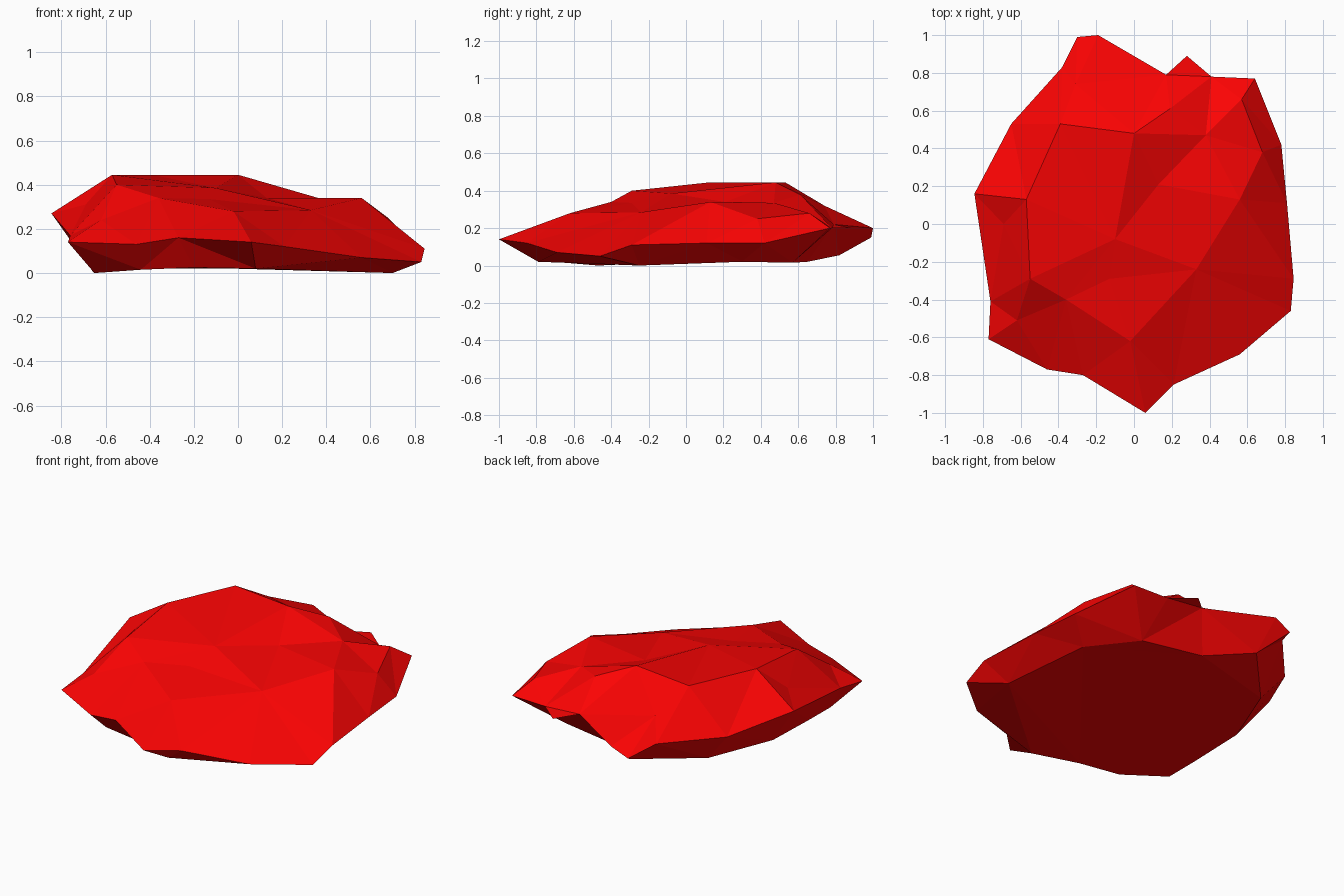
import bpy
from mathutils import Vector
from mathutils.geometry import delaunay_2d_cdt

# Rim of the rock, counterclockwise from the front tip
RIM = [(0.06, -1.0, .14), (0.21, -.85, .12), (0.56, -.69, .07), (0.83, -.46, .05),
       (0.845, -.29, .11), (0.81, .11, .12), (0.78, .42, .12), (0.64, .77, .20),
       (0.41, .78, .20), (0.28, .89, .20), (0.17, .79, .22), (-.19, 1.0, .20),
       (-.30, .99, .15), (-.38, .83, .20), (-.65, .53, .20), (-.845, .16, .27),
       (-.76, -.41, .17), (-.77, -.61, .14), (-.46, -.77, .13), (-.27, -.80, .16)]

# Ridges, ledges and dents of the upper surface
TOP = [(-.02, -.62, .28), (-.36, -.40, .34), (-.55, -.29, .40), (-.57, .13, .445),
       (-.39, .53, .445), (-.31, .74, .32), (0.0, .48, .445), (-.10, -.08, .385),
       (-.13, -.29, .335), (0.13, .21, .34), (0.33, -.24, .285), (0.56, .13, .34),
       (0.19, .61, .38), (0.38, .47, .335), (0.57, .66, .28), (0.68, .38, .25),
       (-.69, 0.0, .31), (-.62, -.51, .24)]

# Nearly flat underside
BASE = [(-.65, -.47, 0), (-.44, -.65, .015), (-.20, -.71, .025), (0.08, -.79, .02),
        (0.70, -.25, 0), (0.62, .30, .02), (0.42, .57, .015), (0.05, .65, .02),
        (-.20, .82, .055), (-.50, .50, .02), (-.66, .10, .02), (-.66, -.25, .01)]


def facets(points):
    """Triangulate points inside the rim as seen from above."""
    flat = [Vector(p[:2]) for p in RIM + points]
    result = delaunay_2d_cdt(flat, [], [list(range(len(RIM)))], 1, 1e-5)
    source = [ids[0] for ids in result[3]]
    return [[source[i] for i in face] for face in result[2]]


# Join upper and lower skins along the shared rim
n, shift = len(RIM), len(TOP)
faces = facets(TOP)
for face in facets(BASE):
    faces.append([i if i < n else i + shift for i in reversed(face)])

mesh = bpy.data.meshes.new("rock")
mesh.from_pydata(RIM + TOP + BASE, [], faces)
mesh.update()
rock = bpy.data.objects.new("rock", mesh)
bpy.context.collection.objects.link(rock)

# Red stone
red = bpy.data.materials.new("red_stone")
red.diffuse_color = (0.97, 0.001, 0.001, 1)
mesh.materials.append(red)
